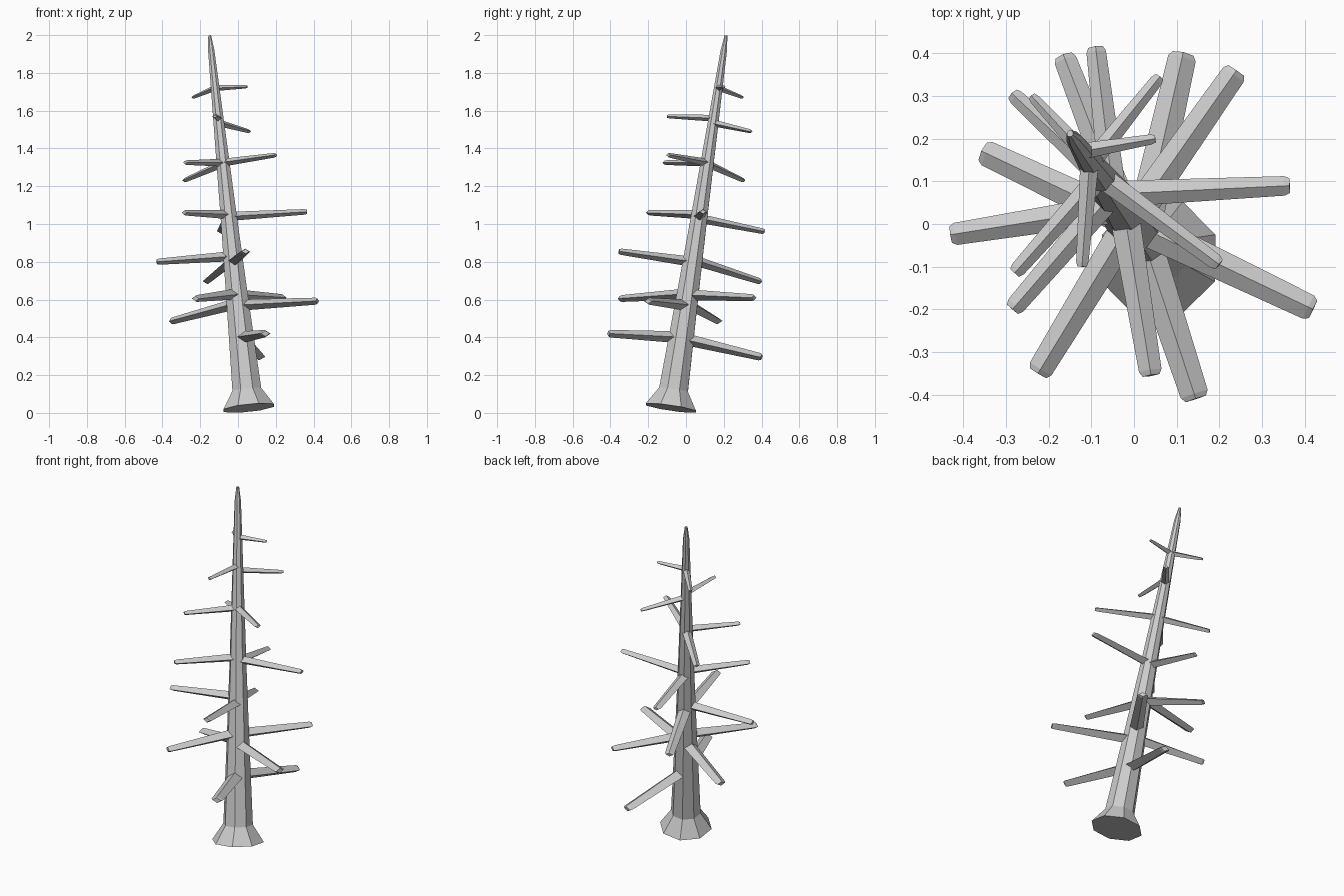
import bpy, bmesh, math
from mathutils import Vector

if "Cube" in bpy.data.objects:
    bpy.data.objects.remove(bpy.data.objects["Cube"])

BASE = Vector((0.057, -0.08, 0.026))
TOP = Vector((-0.15, 0.212, 1.998))
AXIS = (TOP - BASE).normalized()


def on_axis(z):
    return BASE.lerp(TOP, (z - BASE.z) / (TOP.z - BASE.z))


def loft(name, rings):
    """Skin a list of equal-length point rings and cap both ends."""
    bm = bmesh.new()
    loops = [[bm.verts.new(p) for p in ring] for ring in rings]
    n = len(loops[0])
    for a, b in zip(loops, loops[1:]):
        for i in range(n):
            j = (i + 1) % n
            bm.faces.new((a[i], a[j], b[j], b[i]))
    bm.faces.new(loops[0][::-1])
    bm.faces.new(loops[-1])
    bmesh.ops.recalc_face_normals(bm, faces=bm.faces)
    mesh = bpy.data.meshes.new(name)
    bm.to_mesh(mesh)
    bm.free()
    obj = bpy.data.objects.new(name, mesh)
    bpy.context.collection.objects.link(obj)
    return obj


def ring(center, u, v, ru, rv, n, phase=0.0):
    return [center + u * ru * math.cos(phase + 2 * math.pi * i / n)
            + v * rv * math.sin(phase + 2 * math.pi * i / n) for i in range(n)]


# Leaning octagonal trunk with a flared foot
u = Vector((0, 1, 0)).cross(AXIS).normalized()
v = AXIS.cross(u)
profile = [(0.026, 0.145), (0.12, 0.083), (0.6, 0.063), (1.0, 0.048),
           (1.4, 0.035), (1.92, 0.018), (1.998, 0.008)]
loft("trunk", [ring(on_axis(z), u, v, r, r, 8, math.pi / 8) for z, r in profile])

# Bare branches: root height on the trunk, then tip position
branches = [
    (0.395, 0.115, 0.40, 0.295), (0.40, 0.145, -0.41, 0.42),
    (0.58, -0.355, 0.17, 0.485), (0.63, -0.225, -0.35, 0.605),
    (0.57, 0.42, -0.20, 0.592), (0.625, 0.24, 0.36, 0.61),
    (0.83, -0.43, -0.025, 0.80), (0.80, 0.04, -0.355, 0.855),
    (0.81, -0.165, 0.395, 0.695),
    (1.04, 0.365, 0.09, 1.065), (1.05, -0.285, -0.20, 1.06),
    (1.03, -0.09, 0.415, 0.96),
    (1.325, 0.20, -0.095, 1.365), (1.325, -0.28, -0.115, 1.325),
    (1.32, -0.285, 0.305, 1.23),
    (1.56, -0.122, -0.10, 1.57), (1.535, 0.06, 0.345, 1.49),
    (1.72, 0.05, 0.20, 1.727), (1.72, -0.24, 0.30, 1.67),
]
for k, (z, x, y, tz) in enumerate(branches, 1):
    root, tip = on_axis(z), Vector((x, y, tz))
    d = (tip - root).normalized()
    side = d.cross(Vector((0, 0, 1))).normalized()
    up = side.cross(d)
    t = (z - 0.4) / 1.32          # branches thin out toward the top
    w0, h0 = 0.042 - 0.023 * t, 0.032 - 0.016 * t
    w1, h1 = 0.033 - 0.021 * t, 0.020 - 0.011 * t
    loft(f"branch_{k:02d}", [ring(root, side, up, w0, h0, 4),
                             ring(tip - d * 0.012, side, up, w1, h1, 4),
                             ring(tip, side, up, w1 * 0.75, h1 * 0.75, 4)])
